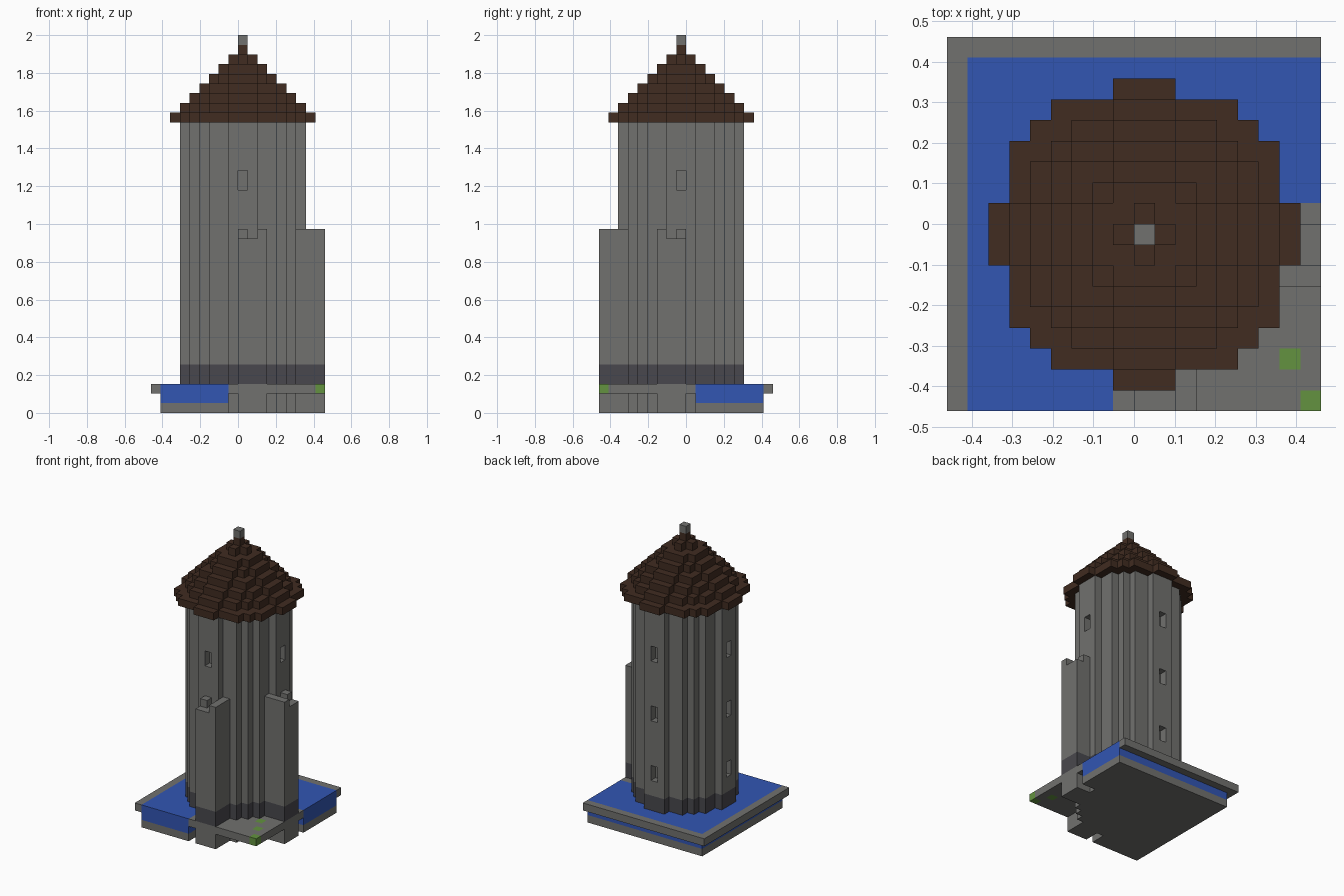
import bpy, bmesh
from mathutils import Vector

if "Cube" in bpy.data.objects:
    bpy.data.objects.remove(bpy.data.objects["Cube"], do_unlink=True)

UNIT = 2 / 39  # edge of one block


def material(name, r, g, b):
    m = bpy.data.materials.new(name)
    m.use_nodes = True
    m.diffuse_color = (r, g, b, 1)
    m.node_tree.nodes["Principled BSDF"].inputs["Base Color"].default_value = (r, g, b, 1)
    return m


stone = material("grey stone", 0.165, 0.165, 0.158)
dark_stone = material("dark foundation stone", 0.066, 0.064, 0.075)
roof_brown = material("brown roof", 0.052, 0.025, 0.015)
water_blue = material("moat blue", 0.032, 0.092, 0.45)
grass = material("grass green", 0.125, 0.29, 0.05)


def box(x0, x1, y0, y1, z0, z1):
    return {(x, y, z) for x in range(x0, x1) for y in range(y0, y1) for z in range(z0, z1)}


def disc(n, z0, z1):
    """Round stack of blocks about the tower axis, n blocks from centre to rim."""
    return {c for c in box(-n, n + 1, -n - 1, n, z0, z1)
            if c[0] ** 2 + (c[1] + 1) ** 2 <= (n + 0.25) ** 2}


def mirror(cells):
    """Reflect across the tower's diagonal."""
    return {(-1 - y, -1 - x, z) for x, y, z in cells}


def build(name, cells, mats, rule=lambda z: 0):
    """Skin a set of blocks with its outer faces and merge the flat ones."""
    bm = bmesh.new()
    corners = {}

    def vert(p):
        key = tuple(round(v) for v in p)
        if key not in corners:
            corners[key] = bm.verts.new(Vector(key) * UNIT)
        return corners[key]

    for cell in sorted(cells):
        for axis in range(3):
            for side in (0, 1):
                step = Vector((0, 0, 0))
                step[axis] = 2 * side - 1
                if tuple(round(v) for v in Vector(cell) + step) in cells:
                    continue
                u, w = Vector((0, 0, 0)), Vector((0, 0, 0))
                u[(axis + 1) % 3] = w[(axis + 2) % 3] = 1
                start = Vector(cell)
                start[axis] += side
                ring = [start, start + u, start + u + w, start + w]
                face = bm.faces.new([vert(p) for p in (ring if side else ring[::-1])])
                face.material_index = rule(cell[2])
    bmesh.ops.dissolve_limit(bm, angle_limit=0.01, verts=bm.verts, edges=bm.edges,
                             delimit={'MATERIAL'})
    mesh = bpy.data.meshes.new(name)
    bm.to_mesh(mesh)
    bm.free()
    for m in mats:
        mesh.materials.append(m)
    obj = bpy.data.objects.new(name, mesh)
    bpy.context.collection.objects.link(obj)
    return obj


def foundation(z):
    return 1 if 3 <= z < 5 else 0


# Round tower with recessed window slits
tower = disc(6, 0, 30)
solid = set(tower)
for x, y, sills in ((0, -7, [23]), (6, -1, [23]), (-6, -1, [7, 15, 23]), (0, 5, [7, 15, 23])):
    for sill in sills:
        tower -= box(x, x + 1, y, y + 1, sill, sill + 2)
build("tower", tower, [stone, dark_stone], foundation)

# Two wall stubs, each with a walkway, a parapet and one merlon
front_wall = box(0, 3, -9, -6, 0, 18) | box(2, 3, -9, -6, 18, 19) | box(0, 1, -8, -7, 18, 19)
front_wall -= solid
side_wall = mirror(front_wall)
build("front_wall", front_wall, [stone, dark_stone], foundation)
build("side_wall", side_wall, [stone, dark_stone], foundation)
solid |= front_wall | side_wall

# Stepped conical roof and its finial
roof = set()
for n in range(8):
    roof |= disc(n, 37 - n, 38 - n)
build("roof", roof, [roof_brown])
build("finial", box(0, 1, -1, 0, 38, 39), [stone])

# Moat: bed, water and outer rim
inner_corner = box(-1, 9, -9, 1, 0, 3)
build("moat_bed", box(-8, 9, -9, 8, 0, 1) - inner_corner - solid, [stone])
build("moat_water", box(-8, 9, -9, 8, 1, 3) - inner_corner - solid, [water_blue])
build("moat_rim", box(-9, 9, -9, 9, 2, 3) - box(-8, 9, -9, 8, 2, 3), [stone])

# Courtyard slab with tufts of grass set in it
tufts = {(8, -9, 2), (7, -7, 2), (6, -5, 2)}
build("courtyard", box(-1, 9, -9, 1, 2, 3) - solid - tufts, [stone])
build("grass_tufts", tufts, [grass])
